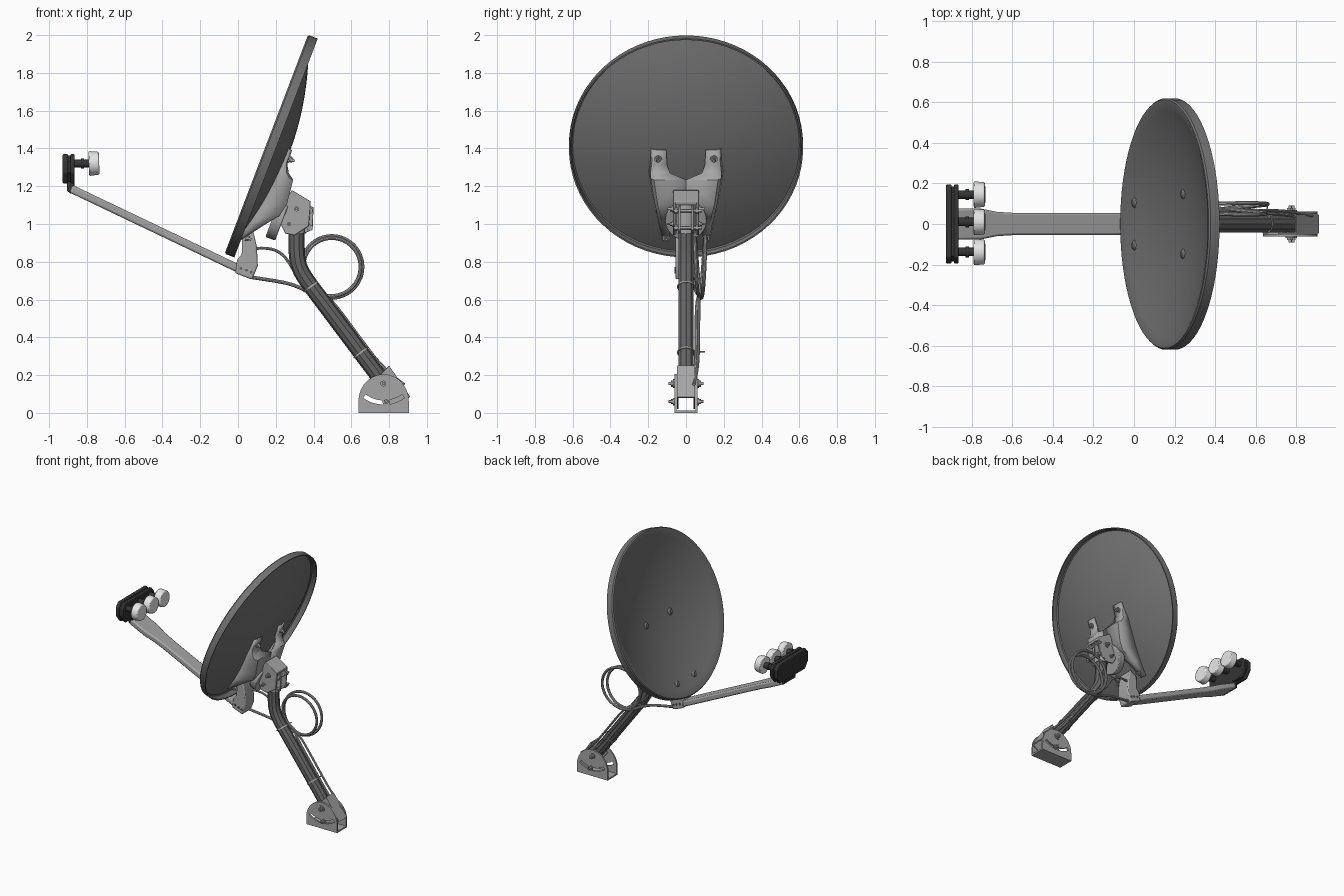
import bpy, bmesh, math
from mathutils import Matrix, Vector

if "Cube" in bpy.data.objects:
    bpy.data.objects.remove(bpy.data.objects["Cube"])


def material(name, v):
    m = bpy.data.materials.new(name)
    m.use_nodes = True
    c = (v, v, v, 1)
    m.diffuse_color = c
    m.node_tree.nodes["Principled BSDF"].inputs["Base Color"].default_value = c
    return m


DISH = material("dish grey", 0.17)
STEEL = material("light steel", 0.38)
POLE = material("dark pole grey", 0.13)
BLACK = material("black plastic", 0.035)
WHITE = material("white plastic", 0.8)
CABLE = material("cable grey", 0.42)
parts = []

# Dish frame: local x runs up the dish, local z points out of its hollow side
TILT = Matrix.Translation((0.15, 0, 1.422)) @ Matrix(
    ((0.356, 0, -0.934, 0), (0, 1, 0, 0), (0.934, 0, 0.356, 0), (0, 0, 0, 1)))


def on_dish(u, y, depth):
    return TILT @ Vector((u, y, -depth))


def make(name, bm, mat, bevel=0):
    bmesh.ops.recalc_face_normals(bm, faces=bm.faces)
    me = bpy.data.meshes.new(name)
    bm.to_mesh(me)
    bm.free()
    me.materials.append(mat)
    ob = bpy.data.objects.new(name, me)
    bpy.context.collection.objects.link(ob)
    if bevel:
        b = ob.modifiers.new("Bevel", "BEVEL")
        b.width, b.segments, b.limit_method = bevel, 2, "ANGLE"
    parts.append(ob)
    return ob


def loft(name, rings, mat, bevel=0, closed=True):
    bm = bmesh.new()
    rows = [[bm.verts.new(p) for p in ring] for ring in rings]
    n = len(rows[0])
    for a, b in zip(rows, rows[1:]):
        for i in range(n if closed else n - 1):
            j = (i + 1) % n
            bm.faces.new((a[i], a[j], b[j], b[i]))
    if closed:
        bm.faces.new(rows[0])
        bm.faces.new(rows[-1])
    return make(name, bm, mat, bevel)


def prism(name, outline, axis, lo, hi, mat, bevel=0):
    """Outline in xz for axis y, or in yz for axis x."""
    put = (lambda p, t: (p[0], t, p[1])) if axis == "y" else (lambda p, t: (t, *p))
    return loft(name, [[put(p, t) for p in outline] for t in (lo, hi)], mat, bevel)


def rod(name, p, q, r, mat, r2=None, n=24, bevel=0):
    p, q = Vector(p), Vector(q)
    bm = bmesh.new()
    m = Matrix.Translation((p + q) / 2) @ (q - p).to_track_quat("Z", "Y").to_matrix().to_4x4()
    bmesh.ops.create_cone(bm, cap_ends=True, segments=n, radius1=r,
                          radius2=r if r2 is None else r2, depth=(q - p).length, matrix=m)
    return make(name, bm, mat, bevel)


def tube(name, points, r, mat):
    cu = bpy.data.curves.new(name, "CURVE")
    cu.dimensions, cu.bevel_depth, cu.bevel_resolution = "3D", r, 3
    cu.use_fill_caps = True
    s = cu.splines.new("NURBS")
    s.points.add(len(points) - 1)
    for sp, p in zip(s.points, points):
        sp.co = (*p, 1)
    s.order_u, s.use_endpoint_u, s.resolution_u = 4, True, 6
    tmp = bpy.data.objects.new(name + "_path", cu)
    bpy.context.collection.objects.link(tmp)
    me = bpy.data.meshes.new_from_object(
        tmp.evaluated_get(bpy.context.evaluated_depsgraph_get()))
    bpy.data.objects.remove(tmp)
    bm = bmesh.new()
    bm.from_mesh(me)
    return make(name, bm, mat)


def bolt(name, p, direction, size=0.02):
    p, d = Vector(p), Vector(direction).normalized()
    rod(name + "_washer", p, p + d * 0.006, size, STEEL)
    rod(name + "_nut", p, p + d * 0.018, size * 0.7, STEEL, n=6)
    rod(name + "_stud", p, p + d * 0.03, size * 0.35, STEEL, n=12)


# Reflector: lathed shell with a rolled skirt, open at the back
def bowl(r):
    return -0.118 * (1 - (r / 0.6) ** 2)


steps = [0.6 * i / 14 for i in range(15)]
profile = [(r, bowl(r)) for r in steps]
profile += [(0.613, 0), (0.62, -0.008), (0.62, -0.055), (0.612, -0.055), (0.607, -0.018)]
profile += [(r, bowl(r) - 0.012) for r in reversed(steps)]
bm = bmesh.new()
vs = [bm.verts.new((r, 0, z)) for r, z in profile]
es = [bm.edges.new(e) for e in zip(vs, vs[1:])]
bmesh.ops.spin(bm, geom=vs + es, axis=(0, 0, 1), cent=(0, 0, 0), angle=math.tau, steps=72)
bmesh.ops.remove_doubles(bm, verts=bm.verts, dist=0.0005)
bmesh.ops.transform(bm, matrix=TILT, verts=bm.verts)
make("reflector", bm, DISH)

# Pressed back bracket: rows of (height, inner edge, outer edge, depth), mirrored
rows = [(0.02, 0.105, 0.185, 0.138), (-0.06, 0.1, 0.19, 0.142), (-0.1, 0.085, 0.195, 0.165),
        (-0.125, 0.0, 0.195, 0.2), (-0.26, 0.0, 0.175, 0.215), (-0.33, 0.0, 0.16, 0.2),
        (-0.34, 0.07, 0.16, 0.19), (-0.42, 0.085, 0.145, 0.13), (-0.53, 0.09, 0.125, 0.05)]
for side, s in (("left", 1), ("right", -1)):
    rings = []
    for u, yi, yo, d in rows:
        base = 0.012 - bowl(math.hypot(u, yo))
        rings.append([on_dish(u, s * yi, d), on_dish(u, s * (yo - 0.025), d),
                      on_dish(u, s * (yo - 0.008), d * 0.75 + base * 0.25),
                      on_dish(u, s * yo, base)])
    ob = loft(side + "_back_bracket", rings, STEEL, closed=False)
    ob.modifiers.new("Solidify", "SOLIDIFY").thickness = 0.01
    for spot, u, y in (("upper", -0.03, 0.148), ("lower", -0.5, 0.105)):
        r = math.hypot(u, y)
        tag = f"{side}_{spot}_dish_bolt"
        bolt(tag, on_dish(u, s * y, 0.142 if u > -0.1 else 0.075), (0.934, 0, -0.356))
        rod(tag + "_head", on_dish(u, s * y, -bowl(r)), on_dish(u, s * y, -bowl(r) - 0.012),
            0.026, DISH, 0.014)

# Swivel and pole clamp
rod("swivel_disc", on_dish(-0.35, 0, 0.17), on_dish(-0.35, 0, 0.225), 0.11, STEEL, bevel=0.006)
cheek = [(0.2, 1.05), (0.285, 1.18), (0.385, 1.12), (0.375, 0.99), (0.3, 0.94), (0.25, 0.95)]
for side, s in (("left", 1), ("right", -1)):
    prism(side + "_clamp_cheek", cheek, "y", s * 0.056, s * 0.068, STEEL, 0.003)
    bolt(side + "_tilt_bolt", (0.31, s * 0.068, 1.08), (0, s, 0))
    bolt(side + "_lock_bolt", (0.27, s * 0.068, 1.0), (0, s, 0), 0.015)
    prism(side + "_clamp_flange", [(0.35, 0.95), (0.395, 0.97), (0.4, 1.09), (0.36, 1.1)],
          "y", s * 0.028, s * 0.04, STEEL, 0.003)
prism("clamp_roof", [(0.26, 1.14), (0.285, 1.18), (0.385, 1.12), (0.38, 1.1)],
      "y", -0.06, 0.06, STEEL, 0.003)
for z in (0.98, 1.07):
    rod("clamp_cross_bolt", (0.38, -0.065, z), (0.38, 0.085, z), 0.008, STEEL, n=12)
    for y in (-0.06, 0.05):
        rod("clamp_nut", (0.38, y, z), (0.38, y + 0.016, z), 0.017, STEEL, n=6)
rod("clamp_collar", (0.31, 0, 0.95), (0.31, 0, 1.1), 0.05, STEEL)

# Bent mast
tube("mast", [(0.31, 0, z) for z in (1.13, 1.02, 0.92, 0.8)]
     + [(0.345, 0, 0.725), (0.41, 0, 0.64), (0.5, 0, 0.52), (0.65, 0, 0.32), (0.8, 0, 0.12)],
     0.043, POLE)
along = Vector((0.6, 0, -0.8))
for x, z in ((0.385, 0.668), (0.65, 0.32)):
    c = Vector((x, 0, z))
    rod("cable_tie", c - along * 0.004, c + along * 0.004, 0.047, CABLE)
    rod("cable_tie_tail", c + Vector((0, 0.04, 0)), c + Vector((0.01, 0.1, 0.005)), 0.004, CABLE, n=6)

# Foot: U bracket with arched cheeks and a curved adjustment slot
arch = [(0.637, 0), (0.637, 0.05)]
arch += [(0.771 - 0.134 * math.cos(a), 0.06 + 0.145 * math.sin(a))
         for a in (math.pi * i / 14 for i in range(1, 14))]
arch += [(0.905, 0.05), (0.905, 0)]
angles = [math.radians(-126 + 72 * i / 12) for i in range(13)]
slot = [(0.772 + r * math.cos(a), 0.23 + r * math.sin(a))
        for r, seq in ((0.186, angles), (0.164, angles[::-1])) for a in seq]
cutter = prism("slot_cutter", slot, "y", -0.1, 0.1, STEEL)
cutter.hide_render = True
for side, s in (("left", 1), ("right", -1)):
    ob = prism(side + "_foot_cheek", arch, "y", s * 0.05, s * 0.062, STEEL)
    cut = ob.modifiers.new("Slot", "BOOLEAN")
    cut.operation, cut.object, cut.solver = "DIFFERENCE", cutter, "EXACT"
    bpy.context.view_layer.update()
    ob.data = bpy.data.meshes.new_from_object(
        ob.evaluated_get(bpy.context.evaluated_depsgraph_get()))
    ob.modifiers.clear()
    bolt(side + "_pivot_bolt", (0.77, s * 0.062, 0.155), (0, s, 0), 0.024)
    bolt(side + "_slot_bolt", (0.785, s * 0.062, 0.06), (0, s, 0), 0.02)
    prism(side + "_mast_shoe", [(0.71, 0.16), (0.8, 0.25), (0.912, 0.085), (0.82, 0.02)],
          "y", s * 0.04, s * 0.048, STEEL, 0.002)
parts.remove(cutter)
bpy.data.objects.remove(cutter)
prism("foot_plate", [(0.637, 0), (0.905, 0), (0.905, 0.012), (0.637, 0.012)],
      "y", -0.062, 0.062, STEEL)
prism("mast_shoe_back", [(0.795, 0.245), (0.8, 0.25), (0.912, 0.085), (0.904, 0.08)],
      "y", -0.045, 0.045, STEEL)

# Feed arm, flaring at the tip, and its mount under the dish
stations = [(0.01, 0.05), (-0.1, 0.055), (-0.6, 0.055), (-0.68, 0.06),
            (-0.76, 0.076), (-0.885, 0.076)]
rings = []
for x, w in stations:
    z = 0.765 - 0.477 * x
    rings.append([(x - 0.008, -w, z - 0.02), (x - 0.008, w, z - 0.02),
                  (x + 0.008, w, z + 0.02), (x + 0.008, -w, z + 0.02)])
loft("feed_arm", rings, STEEL, 0.01)
mount = [(0.02, 0.93), (0.08, 0.965), (0.1, 0.88), (0.105, 0.78), (0.075, 0.705),
         (-0.015, 0.74), (-0.005, 0.81), (0.02, 0.84)]
prism("arm_mount", mount, "y", -0.056, 0.056, STEEL, 0.008)
for s in (-1, 1):
    for x, z in ((0.015, 0.765), (0.045, 0.755), (0.07, 0.745)):
        rod("mount_rivet", (x, s * 0.056, z), (x, s * 0.062, z), 0.008, POLE, n=12)

# Feed housing with three receiver horns
case = [(-0.195, 1.27), (-0.155, 1.215), (0.155, 1.215), (0.195, 1.27),
        (0.195, 1.335), (0.165, 1.37), (-0.165, 1.37), (-0.195, 1.335)]
core = [(y * 0.95, 1.29 + (z - 1.29) * 0.9) for y, z in case]
prism("feed_case_back", case, "x", -0.928, -0.9, BLACK, 0.006)
prism("feed_case_core", core, "x", -0.9, -0.885, BLACK)
prism("feed_case_front", case, "x", -0.888, -0.865, BLACK, 0.006)
prism("feed_neck", [(-0.905, 1.225), (-0.905, 1.175), (-0.885, 1.16), (-0.865, 1.2), (-0.865, 1.225)],
      "y", -0.07, 0.07, BLACK, 0.004)
for side, y in (("left", 0.145), ("middle", 0.01), ("right", -0.138)):
    rod(side + "_horn_stem", (-0.87, y, 1.32), (-0.785, y, 1.32), 0.021, BLACK)
    rod(side + "_horn_collar", (-0.83, y, 1.32), (-0.815, y, 1.32), 0.027, BLACK)
    rod(side + "_horn_cap", (-0.79, y, 1.32), (-0.735, y, 1.322), 0.066, WHITE, 0.06, 32, 0.006)

# Cables: a coiled run and a plain run, both tied along the mast
coil = []
for i in range(41):
    t = i / 40
    a = math.radians(-110) + t * math.tau * 2
    r = 0.17 - 0.022 * t
    coil.append((0.495 + r * math.cos(a), 0.075 + 0.028 * math.sin(a * 0.5 + 1), 0.775 + r * math.sin(a)))
down = [(0.46, 0.058, 0.6), (0.55, 0.055, 0.48), (0.66, 0.055, 0.33), (0.76, 0.05, 0.2), (0.86, 0.03, 0.13)]
tube("coiled_cable", [(0.06, 0.03, 0.72), (0.15, 0.035, 0.705), (0.28, 0.045, 0.69), (0.37, 0.05, 0.64)]
     + coil + down, 0.01, CABLE)
tube("plain_cable", [(0.09, 0.04, 0.87), (0.18, 0.045, 0.88), (0.26, 0.05, 0.83), (0.3, 0.055, 0.73),
                     (0.38, 0.058, 0.68)] + [(x + 0.02, y + 0.012, z + 0.02) for x, y, z in down],
     0.008, CABLE)

# Shading
bpy.ops.object.select_all(action="DESELECT")
for ob in parts:
    ob.select_set(True)
bpy.context.view_layer.objects.active = parts[0]
bpy.ops.object.shade_smooth_by_angle(angle=math.radians(35))
